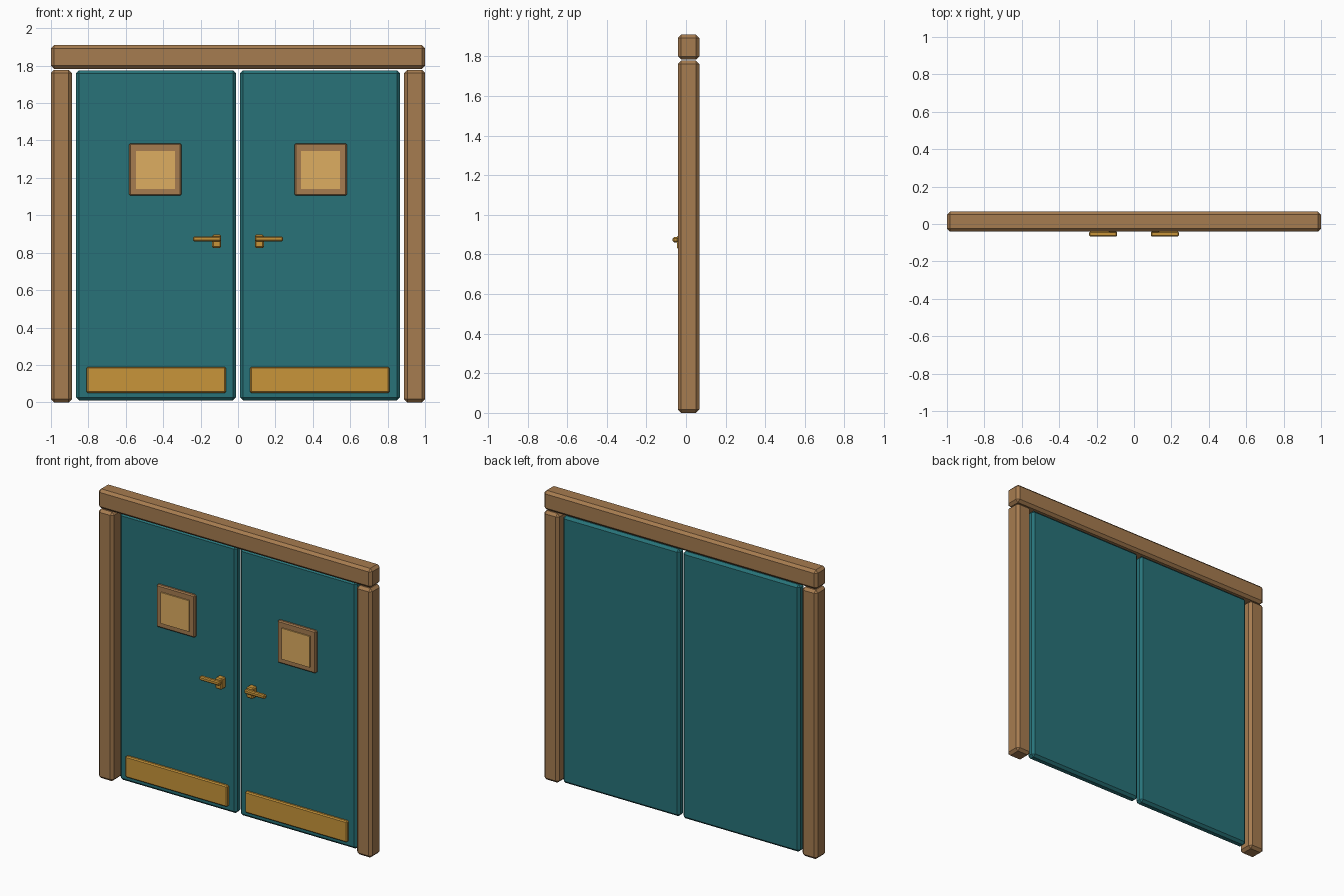
import bpy, bmesh

if "Cube" in bpy.data.objects:
    bpy.data.objects.remove(bpy.data.objects["Cube"])


def material(name, color):
    m = bpy.data.materials.new(name)
    m.diffuse_color = (*color, 1)
    m.use_nodes = True
    m.node_tree.nodes["Principled BSDF"].inputs["Base Color"].default_value = m.diffuse_color
    return m


WOOD = material("wood", (0.38, 0.20, 0.08))
TEAL = material("teal_paint", (0.021, 0.17, 0.19))
BRASS = material("brass", (0.58, 0.30, 0.042))
PANE = material("amber_pane", (0.73, 0.42, 0.12))


def box(name, x, y, z, mat, chamfer=0.0):
    """Box from (min, max) ranges with single-segment chamfered edges."""
    ranges = [sorted(r) for r in (x, y, z)]
    bm = bmesh.new()
    bmesh.ops.create_cube(bm, size=1)
    for v in bm.verts:
        v.co = [lo + (c + 0.5) * (hi - lo) for c, (lo, hi) in zip(v.co, ranges)]
    if chamfer:
        bmesh.ops.bevel(bm, geom=bm.edges[:], offset=chamfer, segments=1,
                        affect='EDGES')
    bmesh.ops.recalc_face_normals(bm, faces=bm.faces[:])
    mesh = bpy.data.meshes.new(name)
    bm.to_mesh(mesh)
    bm.free()
    mesh.materials.append(mat)
    obj = bpy.data.objects.new(name, mesh)
    bpy.context.collection.objects.link(obj)
    return obj


FRAME_Y = (-0.041, 0.067)
FRONT = -0.003  # front plane of the door leaves

# Lintel across the top
box("lintel", (-1, 1), FRAME_Y, (1.783, 1.91), WOOD, 0.017)

for side, s in (("left", -1), ("right", 1)):
    # Everything on one side is laid out from the centre line outwards
    def part(name, x, y, z, mat, chamfer=0.0):
        return box(f"{side}_{name}", (s * x[0], s * x[1]), y, z, mat, chamfer)

    # Jamb and door leaf
    part("post", (0.888, 1.0), FRAME_Y, (0, 1.778), WOOD, 0.017)
    part("door", (0.011, 0.866), (FRONT, 0.057), (0.01, 1.775), TEAL, 0.016)

    # Window frame with raised pane
    part("window_frame", (0.302, 0.582), (-0.022, FRONT + 0.01),
         (1.105, 1.385), WOOD, 0.007)
    part("window_pane", (0.338, 0.545), (-0.030, FRONT),
         (1.14, 1.345), PANE)

    # Handle: mounting block and lever
    part("handle_mount", (0.09, 0.138), (-0.045, FRONT + 0.01),
         (0.825, 0.897), BRASS, 0.007)
    part("handle_lever", (0.09, 0.24), (-0.067, -0.040),
         (0.861, 0.887), BRASS, 0.006)

    # Kick plate
    part("kick_plate", (0.065, 0.81), (-0.022, FRONT + 0.01),
         (0.05, 0.19), BRASS, 0.007)
